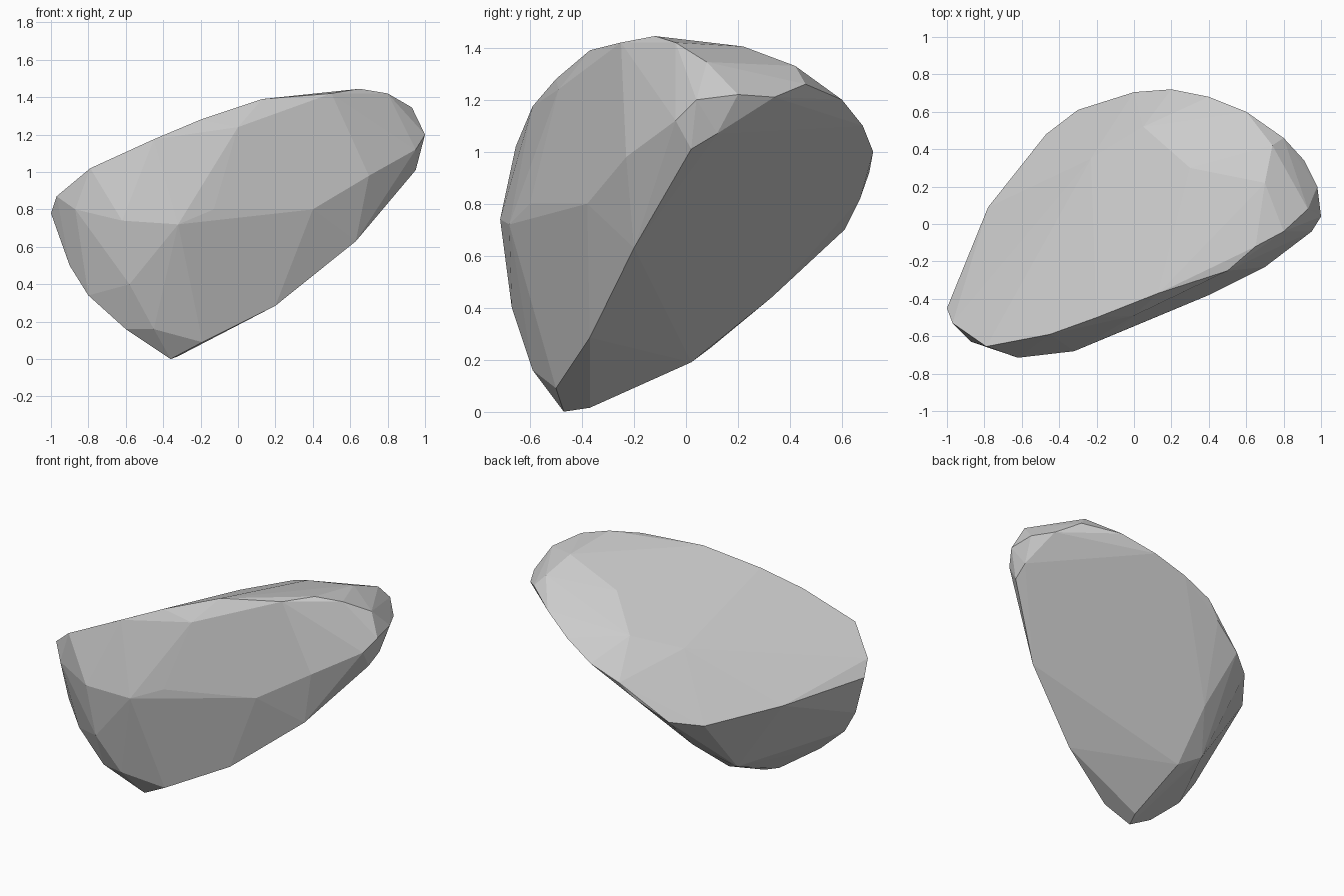
import bpy, bmesh
from math import radians

# Rings of the boulder's creases; the stone is their convex hull
crown = [(-.79, -.655, 1.02), (-.45, -.59, 1.175), (-.2, -.5, 1.28), (.13, -.37, 1.39),
         (.5, -.25, 1.42), (.65, -.12, 1.445), (.8, -.04, 1.42), (.7, .22, 1.405),
         (.93, .08, 1.345)]
brow = [(0, -.49, 1.24)]
top = [(.3, .3, 1.3), (.05, .52, 1.15), (-.23, .35, 1.075), (.74, .42, 1.33)]
front_belt = [(-.62, -.715, .74), (-.32, -.68, .72), (-.13, -.6, .8), (.4, -.38, .8),
              (.7, -.23, .98), (.95, -.04, 1.12)]
right_keel = [(-.19, -.5, .09), (.2, -.37, .285), (.63, -.2, .63), (.95, .02, 1.01)]
right_end = [(1, .04, 1.2), (.98, .2, 1.22), (.96, .12, 1.07), (.91, .34, 1.21),
             (.8, .46, 1.26)]
back_rim = [(.6, .6, 1.2), (.4, .68, 1.1), (.2, .72, 1.0), (0, .705, .92),
            (-.3, .61, .7), (-.47, .48, .67), (-.78, .09, .74)]
left_end = [(-1, -.45, .78), (-.97, -.53, .87), (-.87, -.63, .8), (-.9, -.5, .5),
            (-.8, -.53, .34)]
foot = [(-.36, -.47, 0), (-.6, -.56, .16), (-.45, -.59, .16), (-.58, -.67, .4)]
back_keel = [(-.32, -.37, .015), (-.33, .02, .19), (-.45, .1, .25), (-.28, .33, .44),
             (-.1, .67, .82)]

bm = bmesh.new()
for ring in (crown, brow, top, front_belt, right_keel, right_end, back_rim,
             left_end, foot, back_keel):
    for p in ring:
        bm.verts.new(p)
bmesh.ops.convex_hull(bm, input=bm.verts[:])
loose = [v for v in bm.verts if not v.link_faces]
bmesh.ops.delete(bm, geom=loose, context='VERTS')

# Merge nearly coplanar triangles into broad flat facets
bmesh.ops.dissolve_limit(bm, angle_limit=radians(2), verts=bm.verts[:], edges=bm.edges[:])
bmesh.ops.recalc_face_normals(bm, faces=bm.faces[:])

mesh = bpy.data.meshes.new("boulder")
bm.to_mesh(mesh)
bm.free()
boulder = bpy.data.objects.new("boulder", mesh)
bpy.context.collection.objects.link(boulder)
